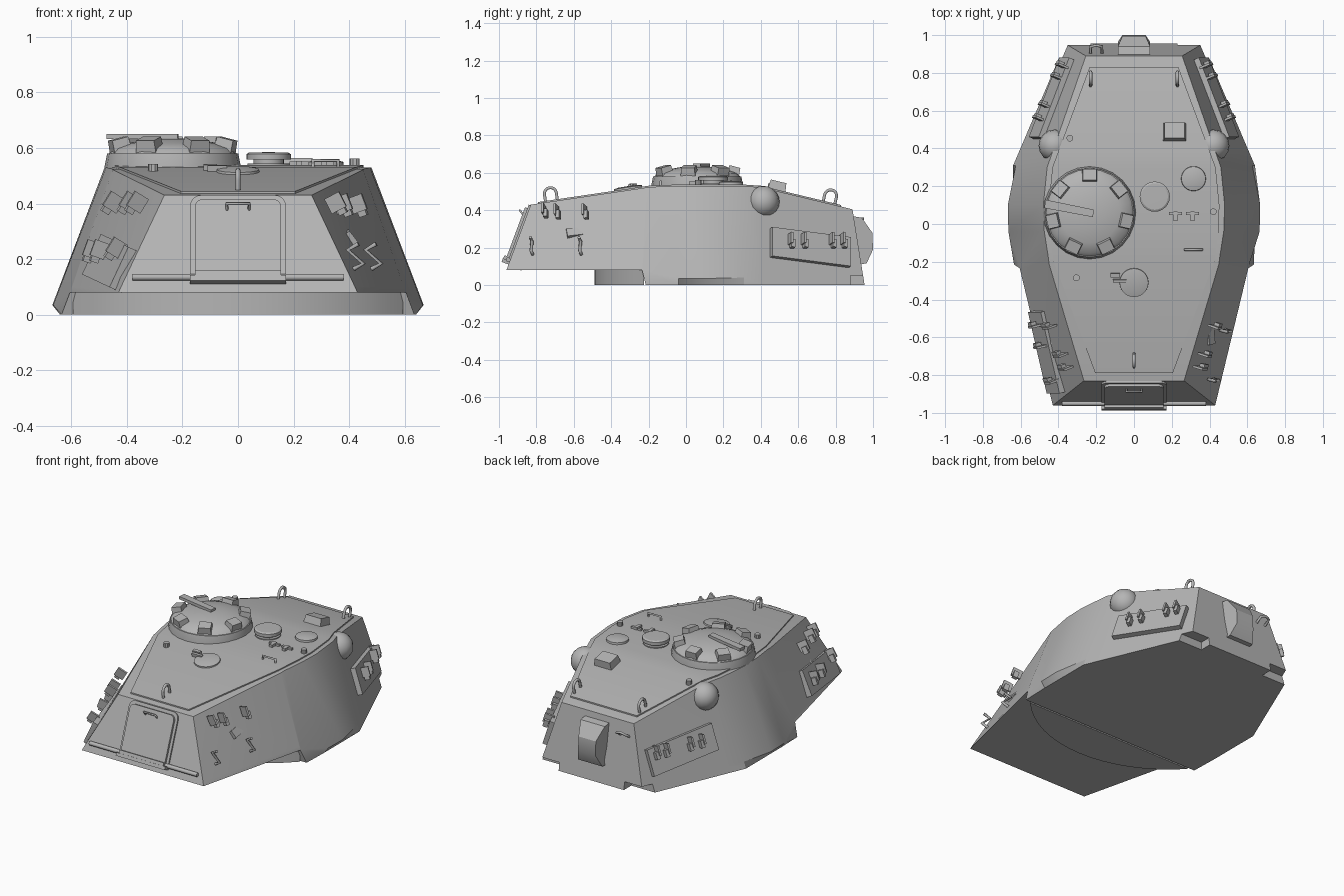
import bpy, bmesh, math
from mathutils import Vector, Matrix

cube = bpy.data.objects.get("Cube")
if cube:
    bpy.data.objects.remove(cube)

GREY = (0.46, 0.46, 0.46, 1)
mat = bpy.data.materials.new("armour grey")
mat.use_nodes = True
mat.diffuse_color = GREY
mat.node_tree.nodes["Principled BSDF"].inputs["Base Color"].default_value = GREY


def finish(name, bm, matrix=Matrix(), smooth=True):
    bm.transform(matrix)
    bmesh.ops.remove_doubles(bm, verts=bm.verts, dist=1e-5)
    bmesh.ops.recalc_face_normals(bm, faces=bm.faces)
    me = bpy.data.meshes.new(name)
    bm.to_mesh(me)
    bm.free()
    me.materials.append(mat)
    ob = bpy.data.objects.new(name, me)
    bpy.context.collection.objects.link(ob)
    if smooth:
        smooth_shade(ob)
    return ob


def smooth_shade(ob):
    bpy.ops.object.select_all(action="DESELECT")
    ob.select_set(True)
    bpy.context.view_layer.objects.active = ob
    bpy.ops.object.shade_smooth_by_angle(angle=math.radians(30))


def loft(name, stations, smooth=True):
    """Skin mirrored half sections from front to rear."""
    bm = bmesh.new()
    loops = []
    for half in stations:
        pts = list(half) + [(-x, y, z) for x, y, z in reversed(half)]
        loops.append([bm.verts.new(p) for p in pts])
    n = len(loops[0])
    for a, b in zip(loops, loops[1:]):
        for i in range(n):
            j = (i + 1) % n
            bm.faces.new((a[i], a[j], b[j], b[i]))
    bm.faces.new(loops[0])
    bm.faces.new(loops[-1])
    return finish(name, bm, smooth=smooth)


def prism(name, outline, z0, z1, matrix=Matrix(), taper=1.0):
    bm = bmesh.new()
    low = [bm.verts.new((x, y, z0)) for x, y in outline]
    top = [bm.verts.new((x * taper, y * taper, z1)) for x, y in outline]
    n = len(low)
    bm.faces.new(low)
    bm.faces.new(top)
    for i in range(n):
        j = (i + 1) % n
        bm.faces.new((low[i], low[j], top[j], top[i]))
    return finish(name, bm, matrix)


def box(name, centre, size, matrix=Matrix(), taper=1.0):
    w, d = size[0] / 2, size[1] / 2
    rect = [(-w, -d), (w, -d), (w, d), (-w, d)]
    return prism(name, rect, -size[2] / 2, size[2] / 2, matrix @ Matrix.Translation(centre), taper)


def turned(name, profile, matrix, sides=24):
    """Revolve (radius, height) points around z."""
    bm = bmesh.new()
    vs = [bm.verts.new((r, 0, z)) for r, z in profile]
    es = [bm.edges.new(p) for p in zip(vs, vs[1:])]
    bmesh.ops.spin(bm, geom=vs + es, cent=(0, 0, 0), axis=(0, 0, 1), angle=math.tau, steps=sides)
    return finish(name, bm, matrix)


def rod(name, points, radius, matrix=Matrix()):
    cu = bpy.data.curves.new(name, "CURVE")
    cu.dimensions = "3D"
    cu.bevel_depth = radius
    cu.bevel_resolution = 1
    cu.use_fill_caps = True
    sp = cu.splines.new("POLY")
    sp.points.add(len(points) - 1)
    for p, co in zip(sp.points, points):
        p.co = (*(matrix @ Vector(co)), 1)
    cu.materials.append(mat)
    ob = bpy.data.objects.new(name, cu)
    bpy.context.collection.objects.link(ob)


# Armoured shell: roof edge, lower wall and base edge at each station
body = loft("turret_shell", [
    [(.265, -.83, .43), (.421, -.953, .10), (.43, -.96, .08)],
    [(.45, -.21, .522), (.597, -.235, .10), (.605, -.235, .08)],
    [(.453, -.18, .525), (.605, -.23, .08), (.635, -.215, 0)],
    [(.475, -.04, .53), (.665, -.04, .035), (.64, -.04, 0)],
    [(.48, .10, .53), (.668, .10, .035), (.64, .10, 0)],
    [(.46, .30, .53), (.626, .309, .04), (.64, .31, 0)],
    [(.425, .40, .523), (.584, .409, .04), (.597, .41, 0)],
    [(.255, .89, .405), (.351, .947, .05), (.365, .955, 0)]], smooth=False)
for s in (-1, 1):
    cutter = box("corner_cutter", (s * .36, 1, 0), (.26, .24, .1))
    cutter.hide_render = True
    mod = body.modifiers.new("corner_notch", "BOOLEAN")
    mod.operation, mod.object, mod.solver = "DIFFERENCE", cutter, "EXACT"
    bpy.context.view_layer.objects.active = body
    bpy.ops.object.modifier_apply(modifier=mod.name)
    bpy.data.objects.remove(cutter)
smooth_shade(body)
bpy.context.view_layer.update()

# Raised roof plate
loft("roof_plate", [[(x, y, z + .008), (x, y, z - .03)] for x, y, z in (
    (.205, -.79, .436), (.425, -.20, .523), (.448, -.04, .53), (.452, .10, .53),
    (.432, .30, .53), (.395, .40, .523), (.235, .83, .42))])

# Bearing ring bulge under the front
arc = [math.radians(a) for a in range(-138, -41, 6)]
prism("ring_bulge", [(.8 * math.cos(a), .31 + .8 * math.sin(a)) for a in arc], 0, .09)


def on_wall(side, y0, y1, z0, z1):
    """Frame on a side wall: local x along the wall, y up it, z outward."""
    def hit(y, z):
        return body.ray_cast((side * 2, y, z), (-side, 0, 0))[1]
    a, b, c, d = hit(y0, z0), hit(y1, z0), hit(y1, z1), hit(y0, z1)
    n = (c - a).cross(d - b).normalized()
    n *= side if n.x > 0 else -side
    u = (Vector((0, 1, 0)) - n * n.y).normalized()
    v = n.cross(u) * side
    m = Matrix((u, v, n)).transposed().to_4x4()
    m.translation = (a + b + c + d) / 4
    return m, (y1 - y0) / u.y, (z1 - z0) / v.z


def bracket(side, y, z):
    m = on_wall(side, y - .02, y + .02, z - .02, z + .02)[0]
    box("bracket_plate", (0, .012, .045), (.012, .06, .06), m)
    box("bracket_foot", (.012, -.015, .05), (.022, .045, .03), m)


def panel(name, side, y0, y1, z0, z1, bracket_ys):
    m, w, h = on_wall(side, y0, y1, z0, z1)
    box(name, (0, 0, .005), (w, h, .05), m)
    for y in bracket_ys:
        bracket(side, y, (z0 + z1) / 2 + .025)


# Stowage panels on the walls
for s in (-1, 1):
    panel("front_upper_panel", s, -.85, -.42, .28, .415, (-.75, -.68, -.53))
    panel("rear_panel", s, .45, .87, .12, .275, (.54, .61, .76, .82))
panel("front_lower_panel", -1, -.89, -.46, .11, .255, (-.82, -.64, -.53))
for y in (-.82, -.56):
    m = on_wall(1, y - .02, y + .02, .18, .22)[0]
    rod("wall_hook", [(0, -.04, 0), (0, -.04, .04), (0, .03, .015), (0, .03, .06)], .009, m)

# Pistol port balls
for s in (-1, 1):
    bm = bmesh.new()
    bmesh.ops.create_uvsphere(bm, u_segments=16, v_segments=10, radius=.085)
    finish("port_ball", bm, Matrix.Translation((s * .42, .415, .445)))

# Front plate fittings in the plane of the sloped front
up = Vector((0, .13, .35)).normalized()
front = Matrix(((1, 0, 0), up, Vector((1, 0, 0)).cross(up))).transposed().to_4x4()
front.translation = (0, -.96, .08)


def rounded_top(w, low, high, r):
    corner = [(w - r + r * math.cos(a), high - r + r * math.sin(a))
              for a in (math.pi / 2 * i / 5 for i in range(6))]
    return [(w, low)] + corner + [(-x, y) for x, y in reversed(corner)] + [(-w, low)]


prism("mantlet_frame", rounded_top(.172, .045, .37, .04), -.02, .01, front)
prism("mantlet_door", rounded_top(.155, .045, .35, .03), 0, .024, front)
box("mantlet_sill", (0, .042, .02), (.345, .02, .04), front)
box("mantlet_lip", (0, .06, .02), (.31, .022, .035), front)
rod("front_rail", [(-.38, .055, .01), (.38, .055, .01)], .013, front)
rod("door_handle", [(-.04, .31, .02), (-.04, .325, .045), (.04, .325, .045), (.04, .31, .02)], .006, front)

# Rear box, narrowed toward its outer face
side = [(.88, .37), (.94, .36), (.996, .28), (1, .19), (.965, .115), (.9, .11)]
rear = prism("rear_box", side, -.085, .085, Matrix(((0, 0, 1, 0), (1, 0, 0, 0), (0, 1, 0, 0), (0, 0, 0, 1))))
for v in rear.data.vertices:
    if v.co.y > .98:
        v.co.x *= .72
rod("rear_loop", [(-.23, .9, .32), (-.23, .94, .345), (-.2, .945, .355), (-.17, .94, .345), (-.17, .9, .32)], .008)


def on_roof(x, y, tilt=True):
    ok, loc, n, _ = body.ray_cast((x, y, 2), (0, 0, -1))
    m = Vector((0, 0, 1)).rotation_difference(n).to_matrix().to_4x4() if tilt else Matrix()
    return Matrix.Translation(loc + Vector((0, 0, .008))) @ m


# Lifting eyes
for x, y in ((0, -.72), (-.23, .765), (.23, .765)):
    arch = [(0, .032 * math.cos(a), .035 + .032 * math.sin(a))
            for a in (math.pi * i / 8 for i in range(9))]
    rod("lifting_eye", [(0, .032, -.02)] + arch + [(0, -.032, -.02)], .009, on_roof(x, y))

# Commander cupola with vision blocks
cup = Matrix.Translation((-.235, .06, 0))
turned("cupola_base", [(0, .50), (.246, .50), (.246, .53), (.236, .58), (0, .582)], cup)
turned("cupola_dome", [(.232, .578), (.215, .598), (.16, .618), (.08, .632), (0, .636)], cup)
for i in range(7):
    m = cup @ Matrix.Rotation(math.pi / 2 + math.tau * i / 7, 4, "Z") @ Matrix.Translation((.195, 0, .607))
    box("vision_block", (0, 0, 0), (.068, .082, .055), m @ Matrix.Rotation(.25, 4, "Y"), .88)
prism("cupola_blade", [(-.24, .05), (-.24, .005), (.02, -.022), (.02, .018)], .632, .65, cup @ Matrix.Rotation(-.08, 4, "Z"))

# Roof fittings
m = on_roof(.11, .145)
turned("vent_stem", [(0, -.01), (.055, -.01), (.055, .025), (0, .025)], m)
turned("vent_cap", [(0, .02), (.08, .02), (.08, .04), (.07, .046), (0, .047)], m)
turned("vent_flange", [(.075, -.01), (.075, .006), (0, .006)], m)
turned("round_cover", [(.067, -.01), (.064, .012), (.04, .018), (0, .02)], on_roof(.315, .24))
turned("loader_hatch", [(.078, -.01), (.076, .008), (.05, .013), (0, .014)], on_roof(0, -.31))
box("hatch_hinge", (0, 0, .01), (.07, .016, .022), on_roof(-.075, -.30))
box("hatch_latch", (0, 0, .01), (.05, .02, .02), on_roof(-.1, -.27))
box("roof_periscope", (0, 0, .015), (.125, .1, .06), on_roof(.215, .485), .85)
for x, y in ((-.34, .455), (.42, .065), (-.305, -.285)):
    turned("roof_bolt", [(.018, -.02), (.018, .024), (0, .024)], on_roof(x, y, False), 10)
for x in (.22, .31):
    box("roof_clamp", (0, 0, .006), (.07, .016, .014), on_roof(x, .055))
    box("roof_clamp_stem", (0, 0, .006), (.022, .05, .02), on_roof(x, .04))
rod("roof_handle", [(-.045, 0, -.01), (-.045, 0, .02), (.045, 0, .02), (.045, 0, -.01)], .007, on_roof(.315, -.135))
